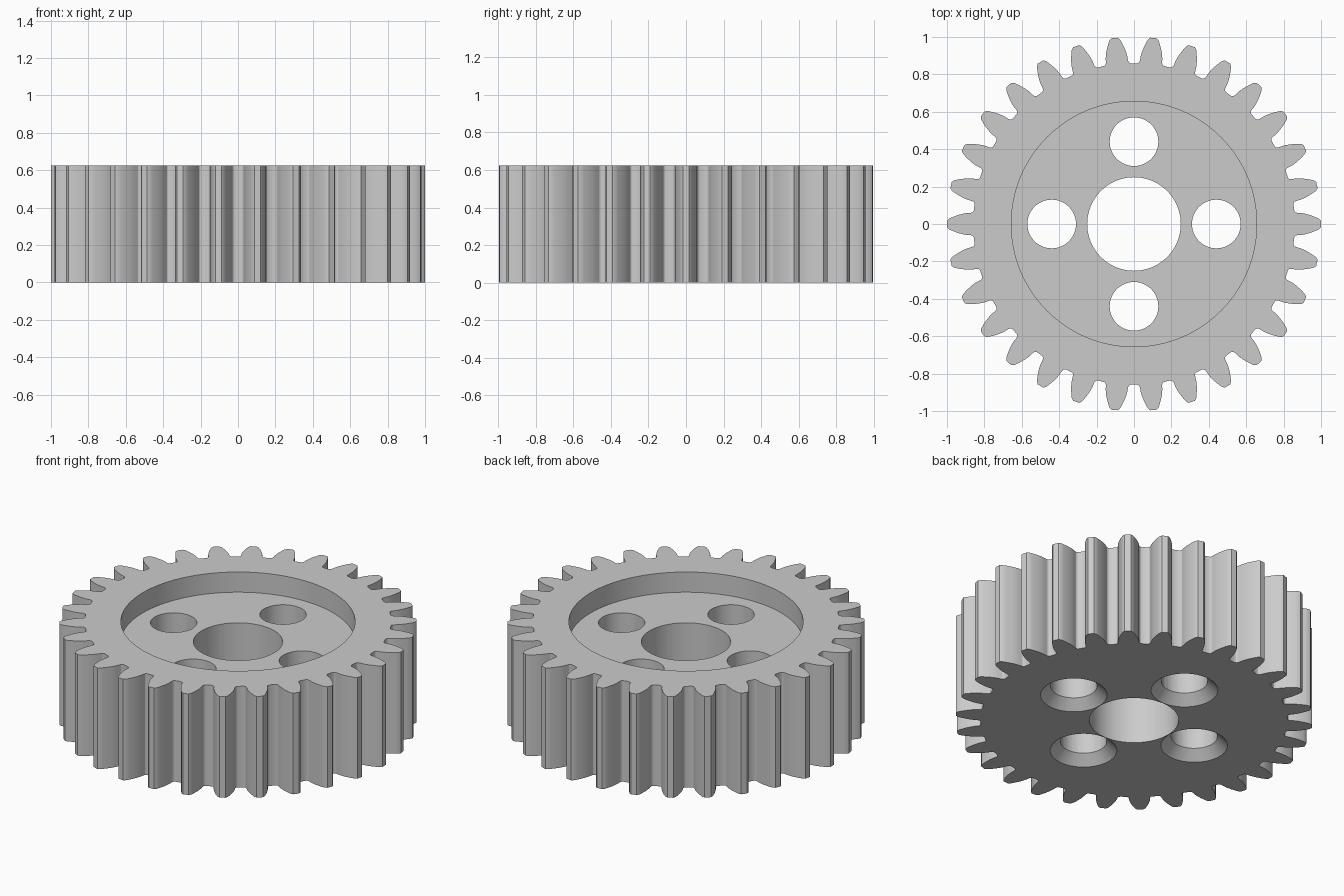
import bpy
import math

cube = bpy.data.objects.get("Cube")
if cube:
    bpy.data.objects.remove(cube, do_unlink=True)

# Proportions of a standard 20 degree involute gear
TEETH = 30
MODULE = 2 / (TEETH + 2)
PITCH_R = MODULE * TEETH / 2
TIP_R = PITCH_R + MODULE
ROOT_R = PITCH_R - 1.25 * MODULE
PRESSURE = math.radians(20)
BASE_R = PITCH_R * math.cos(PRESSURE)
HEIGHT = 10 * MODULE
FLOOR_Z = 8 * MODULE
RECESS_R, BORE_R = 0.656, 0.25
HOLE_R, SINK_R, HOLE_DIST = 0.13, 0.187, 0.44

steel = bpy.data.materials.new("plain grey")
steel.use_nodes = True
steel.diffuse_color = (0.6, 0.6, 0.6, 1)
steel.node_tree.nodes["Principled BSDF"].inputs["Base Color"].default_value = (0.6, 0.6, 0.6, 1)


def involute(angle):
    return math.tan(angle) - angle


def half_angle(radius):
    """Half the angle a tooth spans at a radius."""
    roll = math.acos(min(1, BASE_R / radius))
    return math.pi / (2 * TEETH) + involute(PRESSURE) - involute(roll)


# One flank as (radius, half angle): root fillet, involute, eased tip corner
base_half = half_angle(BASE_R)
flank = [(ROOT_R, base_half + 0.018), (ROOT_R + 0.003, base_half + 0.009),
         (ROOT_R + 0.009, base_half + 0.003)]
steps = 7
for i in range(steps + 1):
    r = BASE_R + (TIP_R - 0.011 - BASE_R) * i / steps
    flank.append((r, half_angle(r)))
flank.append((TIP_R, 0.017))

# Full outline, each flank mirrored about its tooth
outline = []
for t in range(TEETH):
    centre = t * math.tau / TEETH
    polar = [(r, centre - a) for r, a in flank] + [(r, centre + a) for r, a in reversed(flank)]
    outline += [(r * math.cos(a), r * math.sin(a)) for r, a in polar]

# Toothed body as an extruded outline
n = len(outline)
verts = [(x, y, z) for z in (0, HEIGHT) for x, y in outline]
faces = [list(reversed(range(n))), list(range(n, 2 * n))]
faces += [(i, (i + 1) % n, n + (i + 1) % n, n + i) for i in range(n)]
mesh = bpy.data.meshes.new("gear_wheel")
mesh.from_pydata(verts, [], faces)
mesh.materials.append(steel)
gear = bpy.data.objects.new("gear_wheel", mesh)
bpy.context.collection.objects.link(gear)


def cut(x, y, z0, z1, r0, r1, sides=64):
    """Remove a round, optionally tapered, plug from the gear."""
    bpy.ops.mesh.primitive_cone_add(vertices=sides, radius1=r0, radius2=r1, depth=z1 - z0,
                                    location=(x, y, (z0 + z1) / 2))
    cutter = bpy.context.object
    cutter.name = "cutter"
    cutter.hide_render = True
    cutter.data.materials.append(steel)
    mod = gear.modifiers.new("cut", 'BOOLEAN')
    mod.operation = 'DIFFERENCE'
    mod.solver = 'EXACT'
    mod.object = cutter
    bpy.ops.object.select_all(action='DESELECT')
    gear.select_set(True)
    bpy.context.view_layer.objects.active = gear
    bpy.ops.object.modifier_apply(modifier=mod.name)
    bpy.data.objects.remove(cutter, do_unlink=True)


# Top recess and shaft bore
cut(0, 0, FLOOR_Z, HEIGHT + 0.1, RECESS_R, RECESS_R, 128)
cut(0, 0, -0.1, HEIGHT + 0.1, BORE_R, BORE_R, 96)

# Four web holes, countersunk from below at 45 degrees
for k in range(4):
    a = k * math.pi / 2
    x, y = HOLE_DIST * math.cos(a), HOLE_DIST * math.sin(a)
    cut(x, y, -0.1, HEIGHT + 0.1, HOLE_R, HOLE_R)
    lip = 0.02
    inner = HOLE_R - lip
    cut(x, y, -lip, SINK_R - inner, SINK_R + lip, inner)

# Smooth curved walls, crisp edges
bpy.ops.object.select_all(action='DESELECT')
gear.select_set(True)
bpy.context.view_layer.objects.active = gear
bpy.ops.object.shade_smooth_by_angle(angle=math.radians(25))
